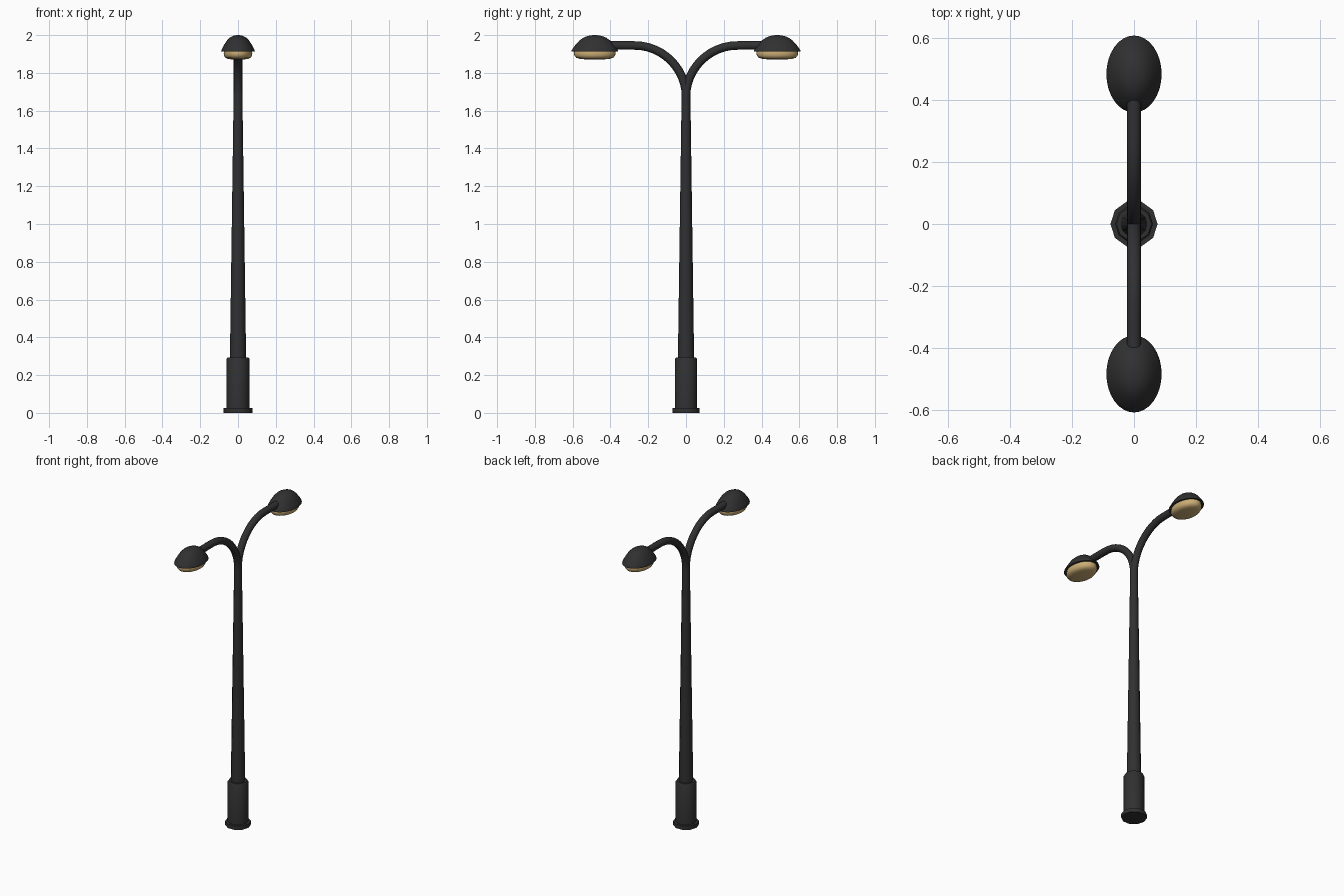
import bpy, bmesh, math
from mathutils import Vector

if "Cube" in bpy.data.objects:
    bpy.data.objects.remove(bpy.data.objects["Cube"])


def material(name, rgb):
    m = bpy.data.materials.new(name)
    m.diffuse_color = (*rgb, 1)
    m.use_nodes = True
    m.node_tree.nodes["Principled BSDF"].inputs["Base Color"].default_value = m.diffuse_color
    return m


DARK = material("dark_metal", (0.03, 0.03, 0.03))
WARM = material("warm_lens", (0.60, 0.42, 0.18))


def finish(name, bm, mat, angle=40):
    bmesh.ops.recalc_face_normals(bm, faces=bm.faces)
    me = bpy.data.meshes.new(name)
    bm.to_mesh(me)
    bm.free()
    me.materials.append(mat)
    ob = bpy.data.objects.new(name, me)
    bpy.context.collection.objects.link(ob)
    bpy.ops.object.select_all(action='DESELECT')
    ob.select_set(True)
    bpy.context.view_layer.objects.active = ob
    bpy.ops.object.shade_smooth_by_angle(angle=math.radians(angle))
    return ob


def skin(name, rings, mat, angle=40):
    """Join rings of points into a capped tube."""
    bm = bmesh.new()
    loops = [[bm.verts.new(p) for p in ring] for ring in rings]
    n = len(loops[0])
    for a, b in zip(loops, loops[1:]):
        for i in range(n):
            j = (i + 1) % n
            bm.faces.new((a[i], a[j], b[j], b[i]))
    bm.faces.new(loops[0])
    bm.faces.new(loops[-1])
    return finish(name, bm, mat, angle)


def lathe(name, profile, mat, sides, scale=(1, 1), y=0, angle=40):
    """Turn (radius, height) pairs around z, stretched to an ellipse."""
    turns = [2 * math.pi * i / sides for i in range(sides)]
    return skin(name, [[(r * scale[0] * math.cos(t), y + r * scale[1] * math.sin(t), z)
                        for t in turns] for r, z in profile], mat, angle)


# Base and tapered post
lathe("base_flange", [(0.076, 0), (0.076, 0.025)], DARK, 10)
lathe("base_sleeve", [(0.061, 0.02), (0.061, 0.285), (0.056, 0.293)], DARK, 10)
lathe("post", [(0.043, 0.28), (0.023, 1.70)], DARK, 12)

# Head profiles, as fractions of the oval
DOME = [(0.93, 1.917), (1.0, 1.914), (0.99, 1.920), (0.90, 1.936), (0.78, 1.955),
        (0.64, 1.973), (0.48, 1.987), (0.32, 1.995), (0.16, 1.999), (0.02, 2.0)]
LENS = [(0.86, 1.920), (0.89, 1.905), (0.87, 1.891), (0.79, 1.880),
        (0.62, 1.874), (0.35, 1.871), (0.03, 1.870)]

for side, tag in ((1, "back"), (-1, "front")):
    # Curved arm: quarter circle, then straight into the head
    R, r = 0.272, 0.0225
    path = [(0, 1.66, 0)]
    for k in range(13):
        t = math.pi / 2 * k / 12
        path.append((R - R * math.cos(t), 1.673 + R * math.sin(t), t))
    path.append((0.41, 1.945, math.pi / 2))
    rings = []
    for y, z, t in path:
        across = Vector((0, side * math.cos(t), -math.sin(t)))
        rings.append([Vector((0, side * y, z)) + r * (math.cos(a) * Vector((1, 0, 0)) + math.sin(a) * across)
                      for a in (2 * math.pi * i / 16 for i in range(16))])
    skin(tag + "_arm", rings, DARK)

    # Oval lamp head with lens below
    oval = (0.089, 0.124)
    lathe(tag + "_lamp_hood", DOME, DARK, 32, oval, side * 0.483)
    lathe(tag + "_lamp_lens", LENS, WARM, 32, (0.085, 0.124), side * 0.483, 60)
